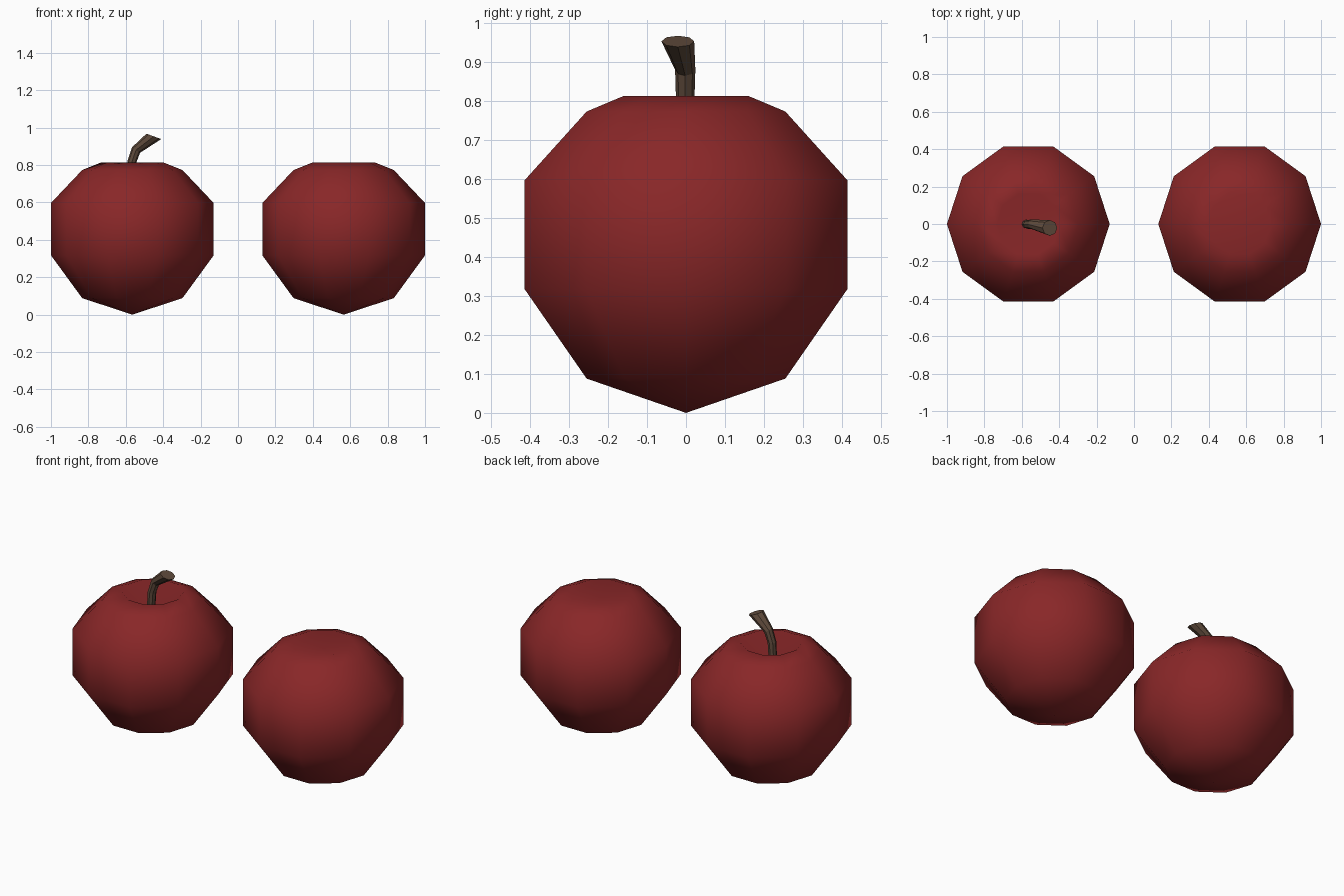
import bpy, math
from mathutils import Vector, Matrix

if "Cube" in bpy.data.objects:
    bpy.data.objects.remove(bpy.data.objects["Cube"])


def material(name, rgb):
    m = bpy.data.materials.new(name)
    m.diffuse_color = (*rgb, 1)
    m.use_nodes = True
    m.node_tree.nodes["Principled BSDF"].inputs["Base Color"].default_value = m.diffuse_color
    return m


red = material("apple red", (0.25, 0.02, 0.021))
brown = material("stem brown", (0.115, 0.07, 0.045))


def make_object(name, verts, faces, mat, smooth):
    me = bpy.data.meshes.new(name)
    me.from_pydata(verts, [], faces)
    me.materials.append(mat)
    for p in me.polygons:
        p.use_smooth = smooth
    ob = bpy.data.objects.new(name, me)
    bpy.context.collection.objects.link(ob)
    return ob


def bridge(rings, n):
    return [(a * n + i, a * n + (i + 1) % n, (a + 1) * n + (i + 1) % n, (a + 1) * n + i)
            for a in range(rings - 1) for i in range(n)]


# Apple body: ten-sided lathe with pointed base and dimpled top
def apple(name, cx, dip_z):
    n = 10
    profile = [(0.268, 0.088), (0.435, 0.317), (0.435, 0.597), (0.268, 0.773), (0.168, 0.813)]
    verts = [(cx + r * math.cos(math.tau * i / n), r * math.sin(math.tau * i / n), z)
             for r, z in profile for i in range(n)]
    faces = bridge(len(profile), n)
    bottom, top = len(verts), len(verts) + 1
    verts += [(cx, 0, 0), (cx, 0, dip_z)]
    last = (len(profile) - 1) * n
    for i in range(n):
        j = (i + 1) % n
        faces += [(bottom, j, i), (last + i, last + j, top)]
    return make_object(name, verts, faces, red, True)


apple("apple_with_stem", -0.565, 0.68)
apple("apple_without_stem", 0.565, 0.775)

# Stem: bent tube that flares to a tilted flat end (centre, radius, tilt)
n = 8
path = [((-0.578, 0, 0.68), 0.023, 0), ((-0.568, -0.002, 0.815), 0.024, 10),
        ((-0.545, -0.002, 0.88), 0.026, 35), ((-0.45, -0.021, 0.953), 0.042, 20)]
verts = []
for c, r, tilt in path:
    rot = Matrix.Rotation(math.radians(tilt), 3, 'Y')
    for i in range(n):
        a = math.tau * i / n
        verts.append(Vector(c) + rot @ Vector((r * math.cos(a), r * math.sin(a), 0)))
faces = bridge(len(path), n)
faces += [tuple(reversed(range(n))), tuple(range(3 * n, 4 * n))]
make_object("stem", verts, faces, brown, False)
